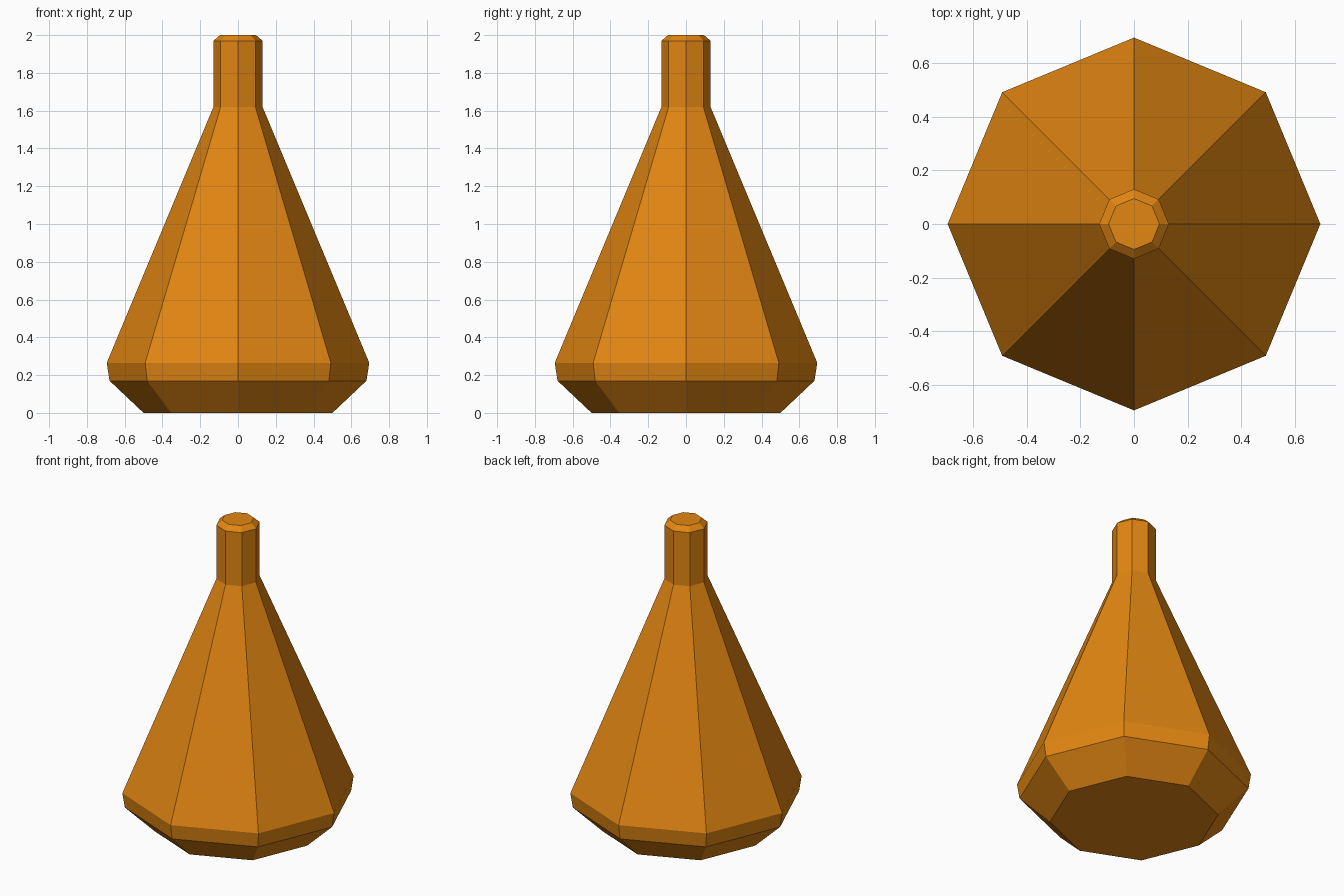
import bpy
import bmesh
from math import cos, sin, tau

cube = bpy.data.objects.get("Cube")
if cube:
    bpy.data.objects.remove(cube, do_unlink=True)

SIDES = 8


def make_material(name, colour):
    mat = bpy.data.materials.new(name)
    mat.use_nodes = True
    mat.diffuse_color = colour
    mat.node_tree.nodes["Principled BSDF"].inputs["Base Color"].default_value = colour
    return mat


def lathe(name, profile, mat):
    """Join octagonal rings of (radius, height) into a closed, flat-shaded solid."""
    bm = bmesh.new()
    rings = [[bm.verts.new((r * cos(tau * i / SIDES), r * sin(tau * i / SIDES), z))
              for i in range(SIDES)] for r, z in profile]
    for low, high in zip(rings, rings[1:]):
        for i in range(SIDES):
            j = (i + 1) % SIDES
            bm.faces.new((low[i], low[j], high[j], high[i]))
    bm.faces.new(rings[0][::-1])
    bm.faces.new(rings[-1])
    mesh = bpy.data.meshes.new(name)
    bm.to_mesh(mesh)
    bm.free()
    mesh.materials.append(mat)
    obj = bpy.data.objects.new(name, mesh)
    bpy.context.collection.objects.link(obj)
    return obj


amber = make_material("amber orange", (0.76, 0.24, 0.006, 1))

# Flask: chamfered base, rim, sloping body, straight neck, bevelled lip
lathe("flask_body", [
    (0.5, 0),
    (0.68, 0.17),
    (0.695, 0.265),
    (0.13, 1.62),
    (0.13, 1.97),
    (0.095, 2),
], amber)
